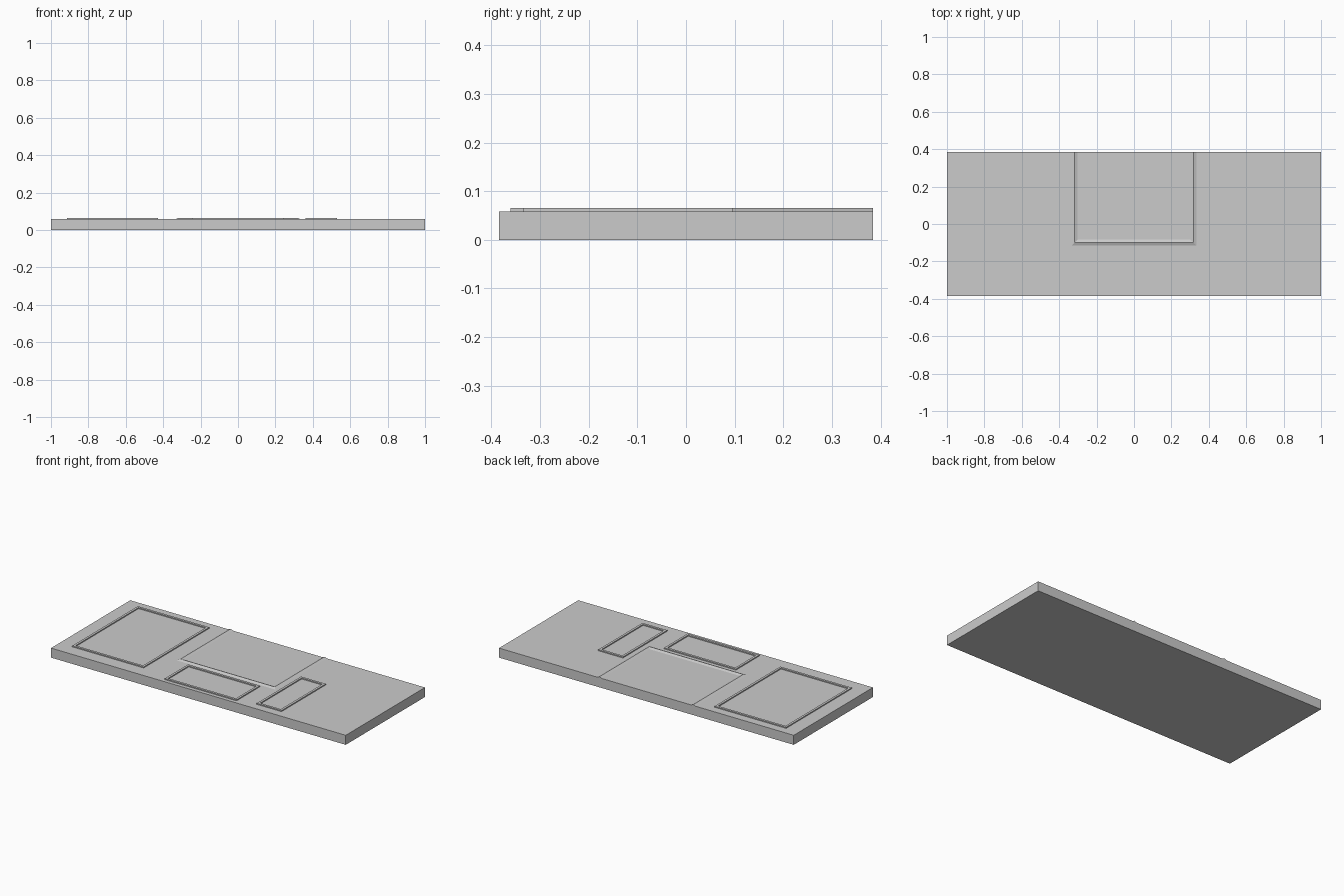
import bpy, bmesh
from mathutils import Vector

if "Cube" in bpy.data.objects:
    bpy.data.objects.remove(bpy.data.objects["Cube"])

HALF_Y, TOP, RAISED = 0.384, 0.0585, 0.065


def finish(bm, name):
    bmesh.ops.recalc_face_normals(bm, faces=bm.faces)
    mesh = bpy.data.meshes.new(name)
    bm.to_mesh(mesh)
    bm.free()
    obj = bpy.data.objects.new(name, mesh)
    bpy.context.collection.objects.link(obj)
    return obj


def sweep(name, path, profile, closed):
    """Run a (side offset, z) profile along a flat path with mitred corners."""
    bm = bmesh.new()
    pts = [Vector(p) for p in path]
    n, rings = len(pts), []
    for i, p in enumerate(pts):
        a = (p - pts[i - 1]).normalized() if closed or i else None
        b = (pts[(i + 1) % n] - p).normalized() if closed or i < n - 1 else None
        a, b = a or b, b or a
        na, nb = Vector((-a.y, a.x)), Vector((-b.y, b.x))
        mitre = (na + nb) / (1 + na.dot(nb))
        rings.append([bm.verts.new((*(p + mitre * s), z)) for s, z in profile])
    m = len(profile)
    for i in range(n if closed else n - 1):
        r, q = rings[i], rings[(i + 1) % n]
        for j in range(m):
            k = (j + 1) % m
            bm.faces.new((r[j], r[k], q[k], q[j]))
    if not closed:
        bm.faces.new(rings[0])
        bm.faces.new(rings[-1])
    return finish(bm, name)


# Base slab
bm = bmesh.new()
bmesh.ops.create_cube(bm, size=1)
for v in bm.verts:
    v.co = (v.co.x * 2, v.co.y * 2 * HALF_Y, (v.co.z + 0.5) * TOP)
finish(bm, "base_slab")

# Raised rectangular borders: x0, x1, y0, y1 along the strip centre
W = 0.007
strip = [(-W, TOP - 0.002), (W, TOP - 0.002), (W, RAISED), (-W, RAISED)]
borders = {
    "left_border": (-0.906, -0.435, -0.296, 0.327),
    "front_border": (-0.238, 0.236, -0.354, -0.141),
    "right_border": (0.368, 0.522, -0.327, 0.089),
}
for name, (x0, x1, y0, y1) in borders.items():
    sweep(name, [(x0, y0), (x1, y0), (x1, y1), (x0, y1)], strip, True)

# U-shaped ridge, open at the back edge
ridge = [(-0.016, TOP), (0.016, TOP), (0, RAISED)]
X, Y = 0.319, -0.10
sweep("back_bay_ridge", [(-X, HALF_Y), (-X, Y), (X, Y), (X, HALF_Y)], ridge, False)
